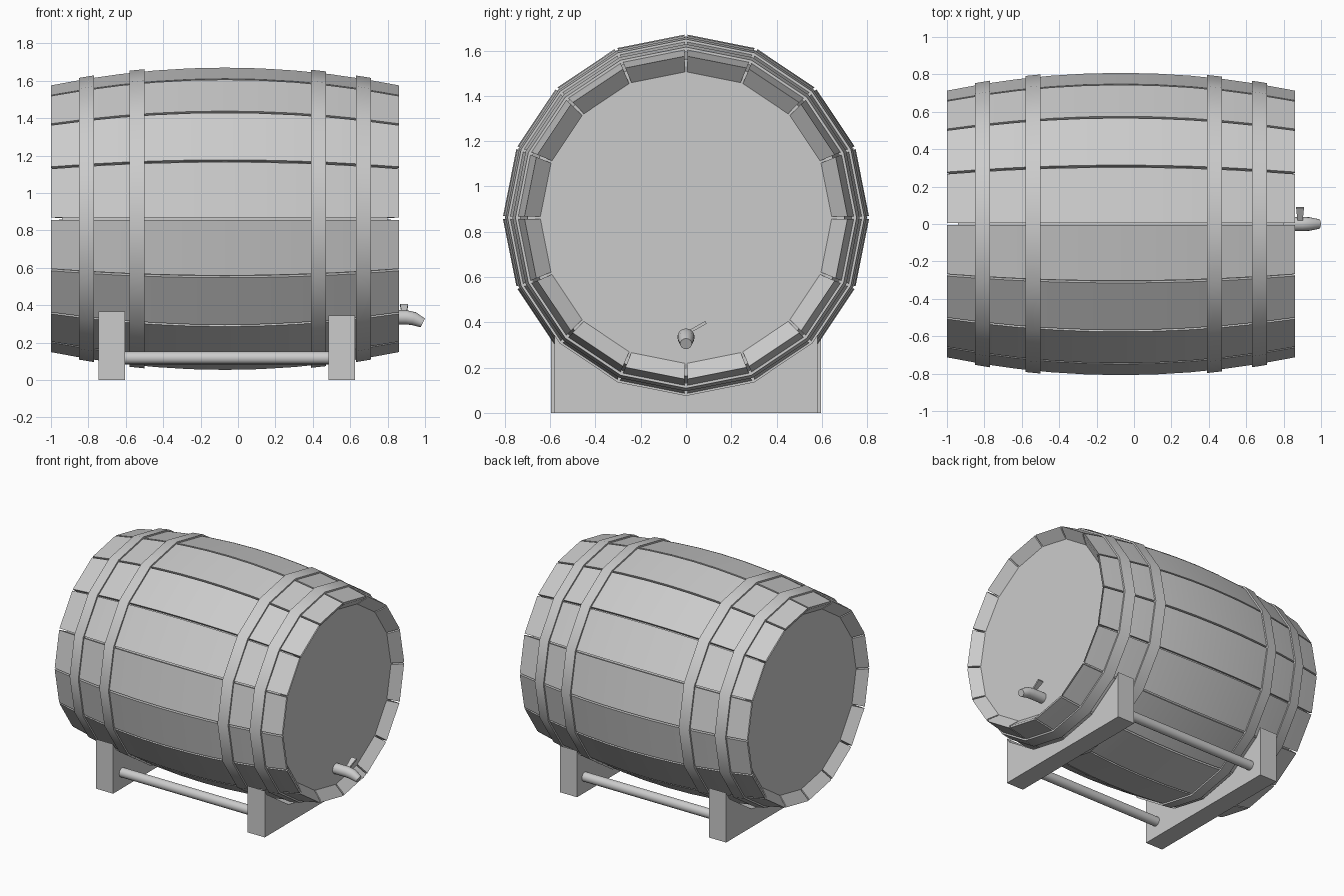
import bpy, bmesh, math
from mathutils import Vector

if "Cube" in bpy.data.objects:
    bpy.data.objects.remove(bpy.data.objects["Cube"])

CX, CZ, HALF, N = -0.07, 0.862, 0.93, 16
STEP = 2 * math.pi / N

grey = bpy.data.materials.new("plain grey")
grey.diffuse_color = (0.6, 0.6, 0.6, 1)
grey.use_nodes = True
grey.node_tree.nodes["Principled BSDF"].inputs["Base Color"].default_value = grey.diffuse_color


def radius(t):
    """Bulging barrel radius at distance t from the middle."""
    return 0.808 - 0.095 * (t / HALF) ** 2


def around(t, r, a):
    return (CX + t, r * math.sin(a), CZ + r * math.cos(a))


def finish(bm, name, smooth=True, angle=30):
    bmesh.ops.recalc_face_normals(bm, faces=bm.faces)
    me = bpy.data.meshes.new(name)
    bm.to_mesh(me)
    bm.free()
    ob = bpy.data.objects.new(name, me)
    bpy.context.collection.objects.link(ob)
    me.materials.append(grey)
    if smooth:
        bpy.ops.object.select_all(action='DESELECT')
        ob.select_set(True)
        bpy.context.view_layer.objects.active = ob
        bpy.ops.object.shade_smooth_by_angle(angle=math.radians(angle))
    return ob


def loft(bm, rings, caps=True, loop=False):
    """Skin a row of closed rings, optionally capped or joined end to start."""
    rings = [[bm.verts.new(p) for p in ring] for ring in rings]
    pairs = list(zip(rings, rings[1:]))
    if loop:
        pairs.append((rings[-1], rings[0]))
    for a, b in pairs:
        for i in range(len(a)):
            j = (i + 1) % len(a)
            bm.faces.new((a[i], a[j], b[j], b[i]))
    if caps and not loop:
        bm.faces.new(rings[0])
        bm.faces.new(rings[-1])


def tube_rings(points, radii, sides):
    """Rings along a path lying in the xz plane."""
    rings = []
    for i, p in enumerate(points):
        d = Vector(points[min(i + 1, len(points) - 1)]) - Vector(points[max(i - 1, 0)])
        d.normalize()
        u = Vector((0, 1, 0))
        v = d.cross(u)
        rings.append([Vector(p) + radii[i] * (math.cos(k * 2 * math.pi / sides) * u
                      + math.sin(k * 2 * math.pi / sides) * v) for k in range(sides)])
    return rings


# Staves: flat planks with narrow gaps and ends bevelled inward
bm = bmesh.new()
stations = [HALF * (i / 5 - 1) for i in range(11)]
for k in range(N):
    rings = []
    for t in stations:
        r = radius(t)
        end = abs(t) > HALF - 0.01
        t_in = math.copysign(HALF - 0.06, t) if end else t
        a0, a1 = k * STEP + 0.008, (k + 1) * STEP - 0.008
        rings.append([around(t, r, a0), around(t, r, a1),
                      around(t, r - 0.015, a1), around(t_in, r - 0.07, a1),
                      around(t_in, r - 0.07, a0), around(t, r - 0.015, a0)])
    loft(bm, rings)
finish(bm, "staves", angle=20)

# Inner shell closing the gaps, with the two recessed heads
bm = bmesh.new()
ts = [0.87 * (i / 4 - 1) for i in range(9)]
loft(bm, [[around(t, radius(t) - 0.025, k * STEP) for k in range(N)] for t in ts])
finish(bm, "barrel_heads")

# Hoops
for i, (x0, x1) in enumerate([(-0.85, -0.77), (-0.58, -0.5), (0.39, 0.47), (0.63, 0.71)]):
    bm = bmesh.new()
    t0, t1 = x0 - CX, x1 - CX
    section = [(t0, 0.012), (t1, 0.012), (t1, -0.01), (t0, -0.01)]
    loft(bm, [[around(t, radius(t) + d, k * STEP) for k in range(N)]
              for t, d in section], loop=True)
    finish(bm, f"hoop_{i + 1}")

# Cradles: boards whose top follows the barrel
for name, x0, x1, w in [("rear_cradle", -0.745, -0.605, 0.595), ("front_cradle", 0.485, 0.625, 0.58)]:
    bm = bmesh.new()
    R = 0.785
    arc = [(R * math.sin(k * STEP), CZ - R * math.cos(k * STEP)) for k in range(-2, 3)]
    (ya, za), (yb, zb) = arc[-1], (R * math.sin(3 * STEP), CZ - R * math.cos(3 * STEP))
    ztop = za + (zb - za) * (w - ya) / (yb - ya)
    outline = [(-w, 0), (-w, ztop)] + arc + [(w, ztop), (w, 0)]
    loft(bm, [[(x, y, z) for y, z in outline] for x in (x0, x1)])
    finish(bm, name, smooth=False)

# Rods joining the cradles
for side, y in (("left", -0.49), ("right", 0.49)):
    bm = bmesh.new()
    loft(bm, tube_rings([(-0.65, y, 0.118), (0.53, y, 0.118)], [0.034] * 2, 16))
    finish(bm, f"{side}_rod")

# Tap spout
bm = bmesh.new()
loft(bm, tube_rings([(0.78, 0, 0.335), (0.90, 0, 0.335), (0.94, 0, 0.328), (0.988, 0, 0.305)],
                    [0.038, 0.038, 0.036, 0.026], 16))
finish(bm, "tap_spout", angle=40)

# Tap handle: thin blade leaning to one side
bm = bmesh.new()
rings = []
for y, z, hx in ((0.0, 0.35, 0.012), (0.088, 0.4, 0.021)):
    rings.append([(0.888 + sx * hx, y - sz * 0.003, z + sz * 0.006)
                  for sx, sz in ((-1, -1), (1, -1), (1, 1), (-1, 1))])
loft(bm, rings)
finish(bm, "tap_handle", smooth=False)
